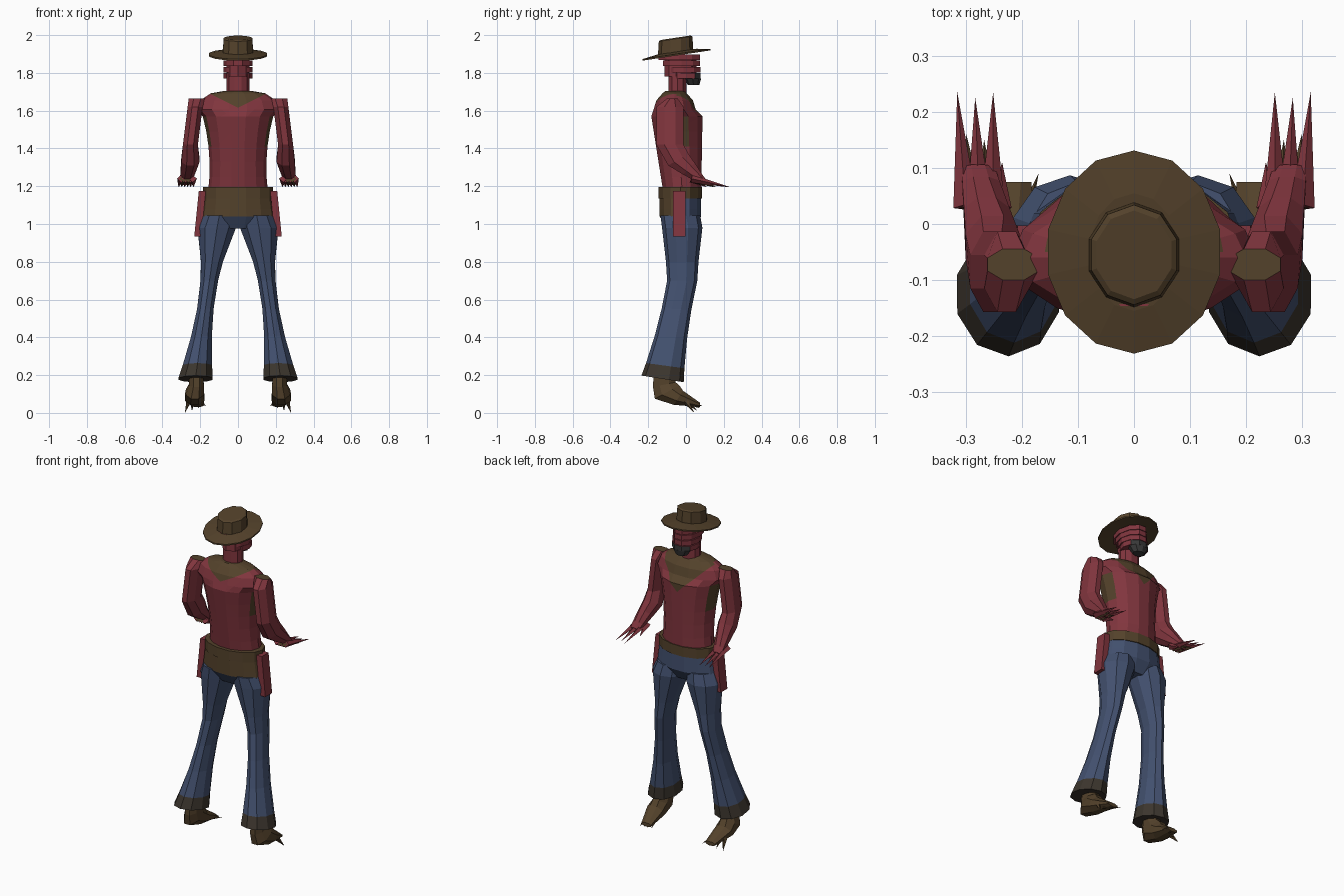
import bpy, bmesh, math
from mathutils import Vector

cube = bpy.data.objects.get("Cube")
if cube:
    bpy.data.objects.remove(cube)


def material(name, red, green, blue):
    mat = bpy.data.materials.new(name)
    mat.use_nodes = True
    mat.diffuse_color = (red, green, blue, 1)
    shader = mat.node_tree.nodes["Principled BSDF"]
    shader.inputs["Base Color"].default_value = mat.diffuse_color
    return mat


RED = material("shirt red", .22, .036, .048)
BROWN = material("leather brown", .088, .054, .024)
BLUE = material("denim blue", .056, .082, .16)
HEM = material("hem dark brown", .045, .036, .027)
GREY = material("beard grey", .04, .04, .04)


def finish(bm, name, materials, rule=None):
    """Turn the bmesh into an object and colour its faces by a rule."""
    bmesh.ops.recalc_face_normals(bm, faces=bm.faces)
    bm.normal_update()
    if rule:
        for face in bm.faces:
            face.material_index = int(rule(face.calc_center_median(), face.normal))
    mesh = bpy.data.meshes.new(name)
    bm.to_mesh(mesh)
    bm.free()
    for mat in materials:
        mesh.materials.append(mat)
    bpy.context.collection.objects.link(bpy.data.objects.new(name, mesh))


def ring(x, y, z, radius_x, radius_y, tilt=0.0):
    """Cross-section: centre, the two half axes, with the y axis tilted up."""
    across = Vector((radius_x, 0, 0))
    along = Vector((0, math.cos(tilt), math.sin(tilt))) * radius_y
    return Vector((x, y, z)), across, along


def loft(name, rings, sides, materials, rule=None, mirror=1, cuts=(), phase=0.0):
    """Skin a list of rings and close both ends."""
    bm = bmesh.new()
    loops = []
    for centre, across, along in rings:
        loop = []
        for step in range(sides):
            angle = math.tau * step / sides + phase
            point = centre + across * math.cos(angle) + along * math.sin(angle)
            point.x *= mirror
            loop.append(bm.verts.new(point))
        loops.append(loop)
    for lower, upper in zip(loops, loops[1:]):
        for i in range(sides):
            bm.faces.new((lower[i - 1], lower[i], upper[i], upper[i - 1]))
    bm.faces.new(loops[0])
    bm.faces.new(loops[-1])
    for point, normal in cuts:
        geometry = bm.verts[:] + bm.edges[:] + bm.faces[:]
        bmesh.ops.bisect_plane(bm, geom=geometry, plane_co=point, plane_no=normal)
    finish(bm, name, materials, rule)


def spike(name, base, tip, radius, mat, mirror):
    """Thin pointed sliver from base to tip."""
    base, tip = Vector(base), Vector(tip)
    base.x *= mirror
    tip.x *= mirror
    axis = tip - base
    bm = bmesh.new()
    bmesh.ops.create_cone(bm, cap_ends=True, segments=4, radius1=radius, radius2=0,
                          depth=axis.length)
    bmesh.ops.rotate(bm, verts=bm.verts, matrix=axis.to_track_quat('Z', 'Y').to_matrix())
    bmesh.ops.translate(bm, verts=bm.verts, vec=(base + tip) / 2)
    finish(bm, name, [mat])


# Hat: a thin tilted brim and a tapered crown
HAT_TILT = .15
QUARTER = math.pi / 2
brim = [ring(0, -.05, 1.9 + lift, radius, radius + .026, HAT_TILT)
        for lift, radius in ((0, .08), (-.008, .157), (0, .157), (.012, .08))]
loft("hat_brim", brim, 14, [BROWN], phase=QUARTER)
crown = [ring(0, -.055, 1.9 + lift, radius, radius + .01, HAT_TILT)
         for lift, radius in ((0, .085), (.08, .08), (.086, .07))]
loft("hat_crown", crown, 10, [BROWN], phase=QUARTER)

# Head: stacked bands with narrow gaps around an inner core
for i in range(4):
    base = 1.77 + .033 * i
    band = [ring(0, -.012 * i, z, .076, .08 + .012 * i) for z in (base, base + .029)]
    loft(f"head_band_{i + 1}", band, 10, [RED, GREY],
         lambda c, n: c.y > .03 and c.z < 1.8)
loft("head_core", [ring(0, -.03, z, .06, .085) for z in (1.78, 1.89)], 8, [RED])
loft("beard", [ring(0, .04, 1.735, .035, .03), ring(0, .035, 1.77, .06, .045)], 8, [GREY])
loft("neck", [ring(0, -.045, z, .06, .05) for z in (1.66, 1.72, 1.78)], 10, [RED])

# Shirt: narrow waist, wide sloping shoulders, and a V shaped yoke
CHEST, CHEST_SLOPE = 1.52, 1.0
BACK, BACK_SLOPE = 1.615, .5


def yoke(centre, normal):
    if centre.y > -.05:
        inside_v = centre.z > CHEST + CHEST_SLOPE * abs(centre.x)
    else:
        inside_v = centre.z > BACK + BACK_SLOPE * abs(centre.x)
    armhole = abs(normal.x) > .9 and 1.44 < centre.z < 1.56
    return inside_v or armhole


torso = []
for i in range(6):
    rise = .08 * i
    torso.append(ring(0, -.02 - .07 * rise, 1.17 + rise,
                      .15 + .5 * (rise - .13) ** 2, .103 + .09 * rise))
for i in range(4):
    swing = QUARTER * i / 3
    bulge = math.cos(swing)
    torso.append(ring(0, -.06, 1.605 + .1 * math.sin(swing),
                      .07 + .15 * bulge, .05 + .065 * bulge ** 2))
v_cuts = [((0, 0, tip), (side * slope, 0, -1)) for side in (1, -1)
          for tip, slope in ((CHEST, CHEST_SLOPE), (BACK, BACK_SLOPE))]
v_cuts.insert(0, ((0, -.05, 0), (0, 1, 0)))
v_cuts.insert(0, ((0, 0, 0), (1, 0, 0)))
loft("shirt_torso", torso, 14, [RED, BROWN], yoke, cuts=v_cuts)

# Hips with a leather seat, and a belt
hips = [ring(0, -.03, .975, .14, .07)]
hips += [ring(0, -.03, z, .2 - .15 * (z - 1.03), .112) for z in (1.04, 1.08, 1.18)]
loft("hips", hips, 14, [BLUE, BROWN], lambda c, n: c.y < -.03 and c.z > 1.04)
loft("belt", [ring(0, -.03, z, .185, .118) for z in (1.135, 1.195)], 14, [BROWN])

for label, side in (("left", 1), ("right", -1)):
    # Sleeve: upper arm hangs down, forearm reaches forward and tapers
    elbow, wrist = Vector((.252, -.04, 1.34)), Vector((.278, .1, 1.22))
    arm = [ring(.215, -.072, 1.665, .05, .03)]
    arm += [ring(.227 + drop / 8, -.085, 1.62 - drop, .043, .078) for drop in (0, .1, .2)]
    arm += [ring(*elbow.lerp(wrist, t), .052 - .02 * t, .067 - .05 * t, .5 + .7 * t)
            for t in (0, .4, .8, 1)]
    loft(label + "_arm", arm, 8, [RED, BROWN],
         lambda c, n: n.z > .8 and c.z > 1.64, side, phase=math.pi / 8)

    # Fingers: a fan of long and short slivers
    for i, reach in enumerate((.11, .235, .15, .225, .16, .235)):
        spike(f"{label}_finger_{i + 1}", (.24 + .012 * i, .03, 1.24),
              (.235 + .016 * i, reach, 1.195), .022, BROWN if i in (2, 4) else RED, side)

    # Holster hanging from the belt
    holster = [ring(.213 - drift, -.035, .935 + 10 * drift, .026, .046)
               for drift in (0, .024)]
    loft(label + "_holster", holster, 4, [RED], mirror=side, phase=math.pi / 4)

    # Trouser leg: thin at the knee, flared and swept back at the hem
    leg = [ring(.1, -.03, 1.045, .09, .105)]
    for z in (.98, .8, .7, .55, .4, .25, .18):
        knee = z - .6
        sweep = max(0, .7 - z)
        leg.append(ring(.11 + .14 * (1 - z), -.02 - .2 * sweep, z,
                        .045 + .36 * knee ** 2 * (1 + knee / 2),
                        .078 + .2 * knee ** 2, -.3 * sweep))
    loft(label + "_trouser_leg", leg, 10, [BLUE, HEM], lambda c, n: c.z < .24, side, phase=.3)

    # Foot: ankle, heel, instep and flat toe
    foot = [ring(.22, -.115, .23, .04, .06), ring(.22, -.115, .15, .042, .066, .2),
            ring(.228, -.1, .11, .052, .08, .5), ring(.23, -.04, .08, .056, .048, 1),
            ring(.215, .075, .042, .035, .012, QUARTER)]
    loft(label + "_foot", foot, 8, [BROWN], mirror=side, phase=math.pi / 8)
    for i in range(4):
        spike(f"{label}_toe_{i + 1}", (.2 + .02 * i, 0, .06),
              (.17 + .037 * i, .09 - .015 * i, .036 - .012 * i), .015, BROWN, side)
